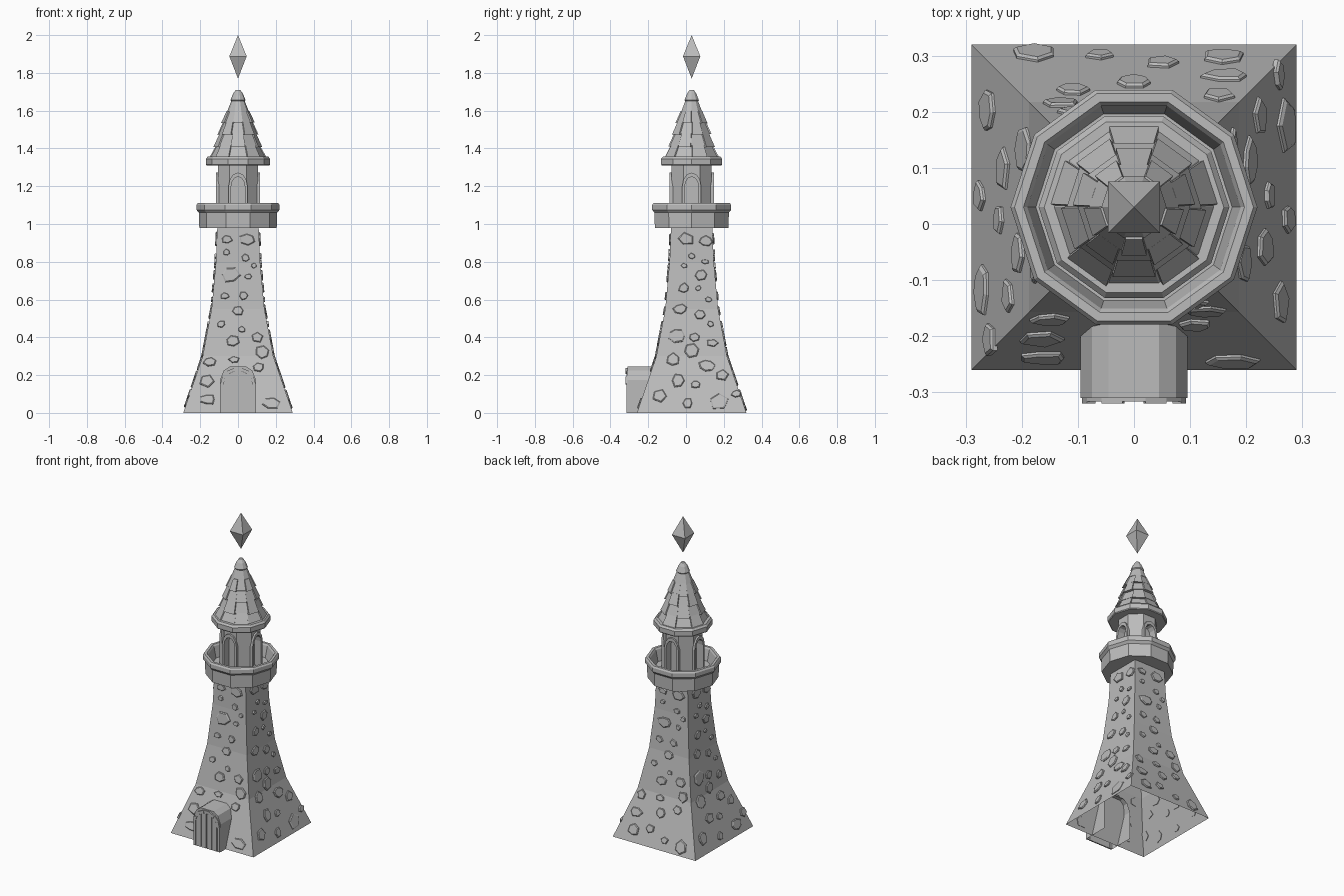
import bpy, bmesh, math, random
from mathutils import Vector, Matrix

if "Cube" in bpy.data.objects:
    bpy.data.objects.remove(bpy.data.objects["Cube"])

random.seed(4)
CY = 0.03                      # tower axis sits slightly behind the door
grey = bpy.data.materials.new("stone grey")
grey.diffuse_color = (0.5, 0.5, 0.5, 1)
grey.use_nodes = True
grey.node_tree.nodes["Principled BSDF"].inputs["Base Color"].default_value = grey.diffuse_color


def finish(name, bm, loc=(0, CY, 0), fix=True):
    if fix:
        bmesh.ops.recalc_face_normals(bm, faces=bm.faces[:])
    me = bpy.data.meshes.new(name)
    bm.to_mesh(me)
    bm.free()
    ob = bpy.data.objects.new(name, me)
    ob.location = loc
    me.materials.append(grey)
    bpy.context.collection.objects.link(ob)
    return ob


def loft(bm, rings, cap_start=True, cap_end=True, loop=False):
    """Join rings of points with quads."""
    vs = [[bm.verts.new(p) for p in r] for r in rings]
    pairs = list(zip(vs, vs[1:])) + ([(vs[-1], vs[0])] if loop else [])
    for a, b in pairs:
        for i in range(len(a)):
            j = (i + 1) % len(a)
            bm.faces.new((a[i], a[j], b[j], b[i]))
    if cap_start and not loop:
        bm.faces.new(vs[0][::-1])
    if cap_end and not loop:
        bm.faces.new(vs[-1])


def ring(n, r, z, turn=0.0):
    return [(r * math.cos(turn + 2 * math.pi * i / n),
             r * math.sin(turn + 2 * math.pi * i / n), z) for i in range(n)]


def lathe(name, profile, n, turn=0.0, start=True, end=True, loop=False):
    bm = bmesh.new()
    loft(bm, [ring(n, r, z, turn) for r, z in profile], start, end, loop)
    return finish(name, bm)


def arch(w, z0, spring, top, n=6):
    """Arch outline in x, z, from the lower right round to the lower left."""
    pts = [(w, z0)]
    for i in range(n + 1):
        a = math.pi * i / n
        pts.append((w * math.cos(a), spring + (top - spring) * math.sin(a)))
    return pts + [(-w, z0)]


def band(bm, outer, inner, y0, y1, m=Matrix()):
    """Arched frame between two outlines, y0 front and y1 back."""
    secs = [[m @ Vector(p) for p in ((o[0], y0, o[1]), (i[0], y0, i[1]),
                                     (i[0], y1, i[1]), (o[0], y1, o[1]))]
            for o, i in zip(outer, inner)]
    loft(bm, secs)


def turn_z(k):
    return Matrix.Rotation(k * math.pi / 2, 4, 'Z')


# Flared square tower shaft, open underneath
SHAFT = [(0.29, 0), (0.187, 0.3), (0.14, 0.55), (0.117, 0.8), (0.109, 0.99)]
Q = math.sqrt(2)
lathe("tower_shaft", [(h * Q, z) for h, z in SHAFT], 4, math.pi / 4, start=False)

# Raised wall stones: offset along wall, height, radius
STONES_A = [(-.06, .92, .03), (.05, .92, .045), (-.06, .85, .018), (.04, .82, .022),
            (.085, .78, .018), (-.04, .73, .05), (.055, .72, .02), (-.07, .62, .024),
            (.03, .62, .024), (0, .54, .035), (-.09, .47, .024), (.02, .44, .02),
            (-.03, .38, .04), (.1, .4, .035), (-.15, .27, .032), (.13, .32, .04),
            (.11, .24, .03), (-.165, .17, .04), (-.16, .07, .04), (.175, .05, .045),
            (-.02, .28, .03)]
STONES_B = [(-.03, .92, .048), (.075, .91, .038), (0, .83, .02), (.07, .8, .02),
            (-.04, .78, .02), (.05, .73, .032), (-.04, .66, .032), (.035, .66, .016),
            (.09, .6, .02), (-.06, .55, .036), (.045, .52, .03), (-.08, .41, .05),
            (.015, .4, .032), (.1, .47, .02), (-.1, .28, .04), (.11, .37, .03),
            (0, .33, .04), (.08, .25, .042), (-.07, .17, .042), (.16, .2, .036),
            (.02, .15, .026), (-.17, .09, .042), (.145, .06, .048), (.235, .1, .03),
            (-.02, .05, .03)]


def wall_stone(bm, u, z, r, m):
    for (h0, z0), (h1, z1) in zip(SHAFT, SHAFT[1:]):
        if z0 <= z <= z1:
            break
    up = Vector((0, h0 - h1, z1 - z0)).normalized()
    out = Vector((0, -up.z, up.y))
    c = Vector((u, -(h0 + (h1 - h0) * (z - z0) / (z1 - z0)), z))
    n = random.choice((5, 6, 6, 7))
    a0 = random.random() * 6
    sx, sz = random.uniform(.9, 1.1), random.uniform(.7, 1)
    radii = [r * random.uniform(.8, 1.1) for _ in range(n)]
    rings = []
    for scale, lift in ((1, -.004), (1, .004), (.85, .008)):
        rings.append([m @ (c + out * lift
                           + Vector((sx, 0, 0)) * (scale * q * math.cos(a0 + 2 * math.pi * i / n))
                           + up * (sz * scale * q * math.sin(a0 + 2 * math.pi * i / n)))
                      for i, q in enumerate(radii)])
    loft(bm, rings)


for k, side in enumerate(("front", "right", "back", "left")):
    bm = bmesh.new()
    for u, z, r in (STONES_B if k % 2 else STONES_A):
        wall_stone(bm, u, z, r, turn_z(k))
    if k == 2:                 # the wall opposite the door has stones low down too
        for u, z, r in ((0, .2, .04), (-.05, .1, .035), (.06, .06, .03)):
            wall_stone(bm, u, z, r, turn_z(k))
    finish(side + "_wall_stones", bm)

# Balcony with flared rim and sunken floor
lathe("balcony", [(.1, .98), (.205, .98), (.207, 1.06), (.22, 1.075), (.22, 1.1),
                  (.213, 1.11), (.197, 1.11), (.19, 1.1), (.175, 1.03), (.08, 1.03)], 10)

# Octagonal lantern room with four arched niches
A = 0.106
room = lathe("lantern_room", [(A / math.cos(math.pi / 8), 1.02),
                              (A / math.cos(math.pi / 8), 1.33)], 8, math.pi / 8)
bm = bmesh.new()
opening = arch(.036, 1.04, 1.2, 1.25)
for k in range(4):
    loft(bm, [[turn_z(k) @ Vector((x, y, z)) for x, z in opening] for y in (-.2, -.07)])
cutter = finish("niche_cutter", bm)
cutter.hide_render = True
mod = room.modifiers.new("niches", 'BOOLEAN')
mod.operation, mod.object, mod.solver = 'DIFFERENCE', cutter, 'EXACT'
bpy.context.view_layer.objects.active = room
bpy.ops.object.modifier_apply(modifier=mod.name)
bpy.data.objects.remove(cutter)

bm = bmesh.new()
for k in range(4):
    band(bm, arch(.05, 1.03, 1.2, 1.272), opening, -.117, -.1, turn_z(k))
finish("niche_frames", bm)

# Roof eave
lathe("roof_eave", [(.1, 1.31), (.166, 1.31), (.17, 1.315), (.17, 1.345),
                    (.16, 1.357), (.1, 1.357)], 10)

# Shingle tiers: (bottom radius, bottom z, top radius, top z)
TIERS = [(.143, 1.355, .105, 1.425), (.12, 1.415, .085, 1.49), (.1, 1.48, .068, 1.55),
         (.08, 1.54, .048, 1.61), (.058, 1.595, .03, 1.665)]
core, tiles = bmesh.new(), bmesh.new()
for t, (r0, z0, r1, z1) in enumerate(TIERS):
    loft(core, [ring(10, r0, z0), ring(10, r1, z1)])
    if t == len(TIERS) - 1:
        continue
    for i in range(10):
        if (i + t) % 2:        # every other shingle stands proud
            continue
        m = Matrix.Rotation((i + .5) * math.pi / 5, 4, 'Z')
        c, s = math.cos(math.pi / 10), math.sin(math.pi / 10) * random.uniform(.9, 1.05)
        drop = random.uniform(.002, .008)
        top = z0 + (z1 - z0) * .85
        rt = r0 + (r1 - r0) * .85
        rings = [[m @ Vector(p) for p in ((r * c - .01, -r * s, z), (r * c + lift, -r * s, z),
                                          (r * c + lift, r * s, z), (r * c - .01, r * s, z))]
                 for r, z, lift in ((r0, z0 - drop, .01), (rt, top, .007))]
        loft(tiles, rings)
finish("roof_tiers", core)
finish("roof_shingles", tiles)
lathe("roof_cap", [(.036, 1.65), (.04, 1.656), (.026, 1.69), (.012, 1.71)], 10)

# Floating crystal
bm = bmesh.new()
w = [bm.verts.new(p) for p in ring(4, .046 * Q, 1.888, math.pi / 4)]
for z in (1.77, 2.0):
    tip = bm.verts.new((0, 0, z))
    for i in range(4):
        bm.faces.new((w[i], w[(i + 1) % 4], tip))
finish("crystal", bm)

# Door porch, open underneath and behind
shell = [(.095, 0), (.095, .175), (.075, .225), (.045, .245),
         (-.045, .245), (-.075, .225), (-.095, .175), (-.095, 0)]
bm = bmesh.new()
front = [bm.verts.new((x, -.31, z)) for x, z in shell]
back = [bm.verts.new((x, -.15, z)) for x, z in shell]
for i in range(len(shell) - 1):
    bm.faces.new((front[i], front[i + 1], back[i + 1], back[i]))
bm.faces.new(front)
finish("porch", bm, (0, 0, 0))

# Stone arch around the door, with separate blocks
outer, inner = arch(.093, 0, .155, .24, 7), arch(.076, 0, .15, .222, 7)
bm = bmesh.new()
for i in range(len(outer) - 1):
    band(bm, outer[i:i + 2], inner[i:i + 2], -.32 if i % 2 else -.316, -.305)
finish("door_arch", bm, (0, 0, 0))

# Door planks cut to the arch
bm = bmesh.new()
for i in range(4):
    x0, x1 = -.074 + .037 * i + .002, -.074 + .037 * (i + 1) - .002
    height = lambda x: .15 + .07 * math.sqrt(max(0, 1 - (x / .076) ** 2))
    xm = (x0 + x1) / 2
    outline = [(x0, 0), (x1, 0), (x1, height(x1)), (xm, height(xm)), (x0, height(x0))]
    loft(bm, [[(x, y, z) for x, z in outline] for y in (-.316, -.308)])
finish("door_planks", bm, (0, 0, 0))
